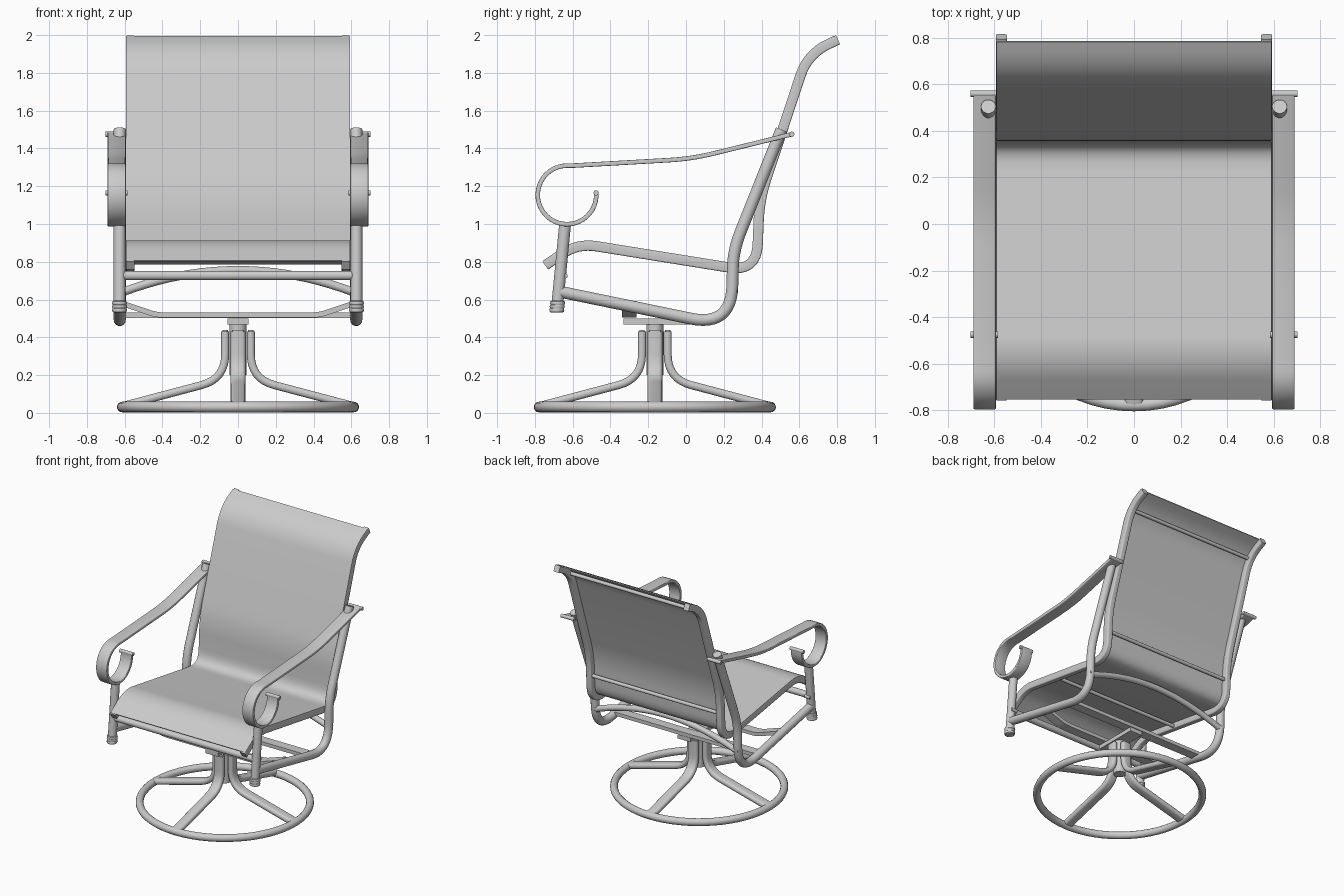
import bpy, bmesh, math
from mathutils import Vector

cube = bpy.data.objects.get("Cube")
if cube:
    bpy.data.objects.remove(cube, do_unlink=True)

# Single painted-metal colour
grey = bpy.data.materials.new("light_grey")
grey.use_nodes = True
COLOUR = (0.6, 0.6, 0.6, 1)
grey.diffuse_color = COLOUR
grey.node_tree.nodes["Principled BSDF"].inputs["Base Color"].default_value = COLOUR

X, Y, Z = Vector((1, 0, 0)), Vector((0, 1, 0)), Vector((0, 0, 1))


def fillet(points, steps=8):
    """Turn (a, b, reach) corners into a path with rounded bends."""
    pts = [Vector(p[:2]) for p in points]
    path = [pts[0]]
    for i in range(1, len(pts) - 1):
        p, reach = pts[i], points[i][2]
        a = p + (pts[i - 1] - p).normalized() * reach
        b = p + (pts[i + 1] - p).normalized() * reach
        for s in range(steps + 1):
            t = s / steps
            path.append(a * (1 - t) ** 2 + p * 2 * t * (1 - t) + b * t * t)
    return path + [pts[-1]]


def side_path(path, x):
    return [Vector((x, p[0], p[1])) for p in path]


def oval(ru, rv, n=14):
    return [(ru * math.cos(math.tau * i / n), rv * math.sin(math.tau * i / n)) for i in range(n)]


def box(u, v, bevel=0.0, lift=0.0):
    if not bevel:
        return [(u, lift - v), (u, lift + v), (-u, lift + v), (-u, lift - v)]
    out = []
    for k, (su, sv) in enumerate([(1, 1), (-1, 1), (-1, -1), (1, -1)]):
        for s in range(4):
            a = math.pi / 2 * (k + s / 3)
            out.append((su * (u - bevel) + bevel * math.cos(a),
                        lift + sv * (v - bevel) + bevel * math.sin(a)))
    return out


def sweep(name, path, profile, across, closed=False):
    """Sweep a profile along a planar path; across is the plane's normal."""
    bm = bmesh.new()
    rings, n = [], len(path)
    for i, p in enumerate(path):
        before = path[i - 1] if i or closed else p
        after = path[(i + 1) % n] if i < n - 1 or closed else p
        tin, tout = (p - before).normalized(), (after - p).normalized()
        tangent = (tin + tout).normalized()
        normal = across.cross(tangent)
        rings.append([bm.verts.new(p + across * u + normal * v) for u, v in profile])
    m = len(profile)
    for i in range(n if closed else n - 1):
        r, q = rings[i], rings[(i + 1) % n]
        for j in range(m):
            bm.faces.new((r[j], r[(j + 1) % m], q[(j + 1) % m], q[j]))
    if not closed:
        bm.faces.new(rings[0])
        bm.faces.new(rings[-1])
    bmesh.ops.recalc_face_normals(bm, faces=bm.faces)
    mesh = bpy.data.meshes.new(name)
    bm.to_mesh(mesh)
    bm.free()
    mesh.materials.append(grey)
    obj = bpy.data.objects.new(name, mesh)
    bpy.context.collection.objects.link(obj)
    bpy.ops.object.select_all(action="DESELECT")
    obj.select_set(True)
    bpy.context.view_layer.objects.active = obj
    bpy.ops.object.shade_smooth_by_angle(angle=math.radians(40))
    return obj


def bar(name, a, b, profile, across):
    return sweep(name, [Vector(a), Vector(b)], profile, across)


def circle(centre, radius, n):
    return [centre + Vector((math.cos(math.tau * i / n), math.sin(math.tau * i / n), 0)) * radius
            for i in range(n)]


# Swivel base: floor ring, four bent legs, post and collar
hub = Vector((0, -0.165, 0))
sweep("base_ring", circle(hub + Z * 0.031, 0.613, 64), oval(0.028, 0.028), Z, closed=True)
leg = fillet([(0.068, 0.43), (0.068, 0.18, 0.13), (0.605, 0.038)])
for k in range(4):
    a = k * math.pi / 2
    out = Vector((math.cos(a), math.sin(a), 0))
    sweep(f"base_leg_{k + 1}", [hub + out * p[0] + Z * p[1] for p in leg],
          box(0.04, 0.021, 0.018), Z.cross(out))
    # Domed top of the leg
    top = hub + out * 0.068
    sweep(f"leg_cap_{k + 1}", [top + Z * 0.42, top + Z * 0.435, top + Z * 0.44],
          box(0.032, 0.014, 0.012), Z.cross(out))
bar("swivel_post", hub + Z * 0.2, hub + Z * 0.47, oval(0.045, 0.045, 24), X)
bar("swivel_plate", (0, -0.33, 0.484), (0, 0.025, 0.484), box(0.055, 0.016), X)

# Straps under the seat
strap = fillet([(-0.61, 0.578), (-0.43, 0.518, 0.04), (0.43, 0.518, 0.04), (0.61, 0.578)])
sweep("front_strap", [Vector((p[0], -0.30, p[1])) for p in strap], box(0.038, 0.014), Y)
bar("rear_strap", (-0.61, -0.01, 0.517), (0.61, -0.01, 0.517), box(0.038, 0.014), Y)

# Path of the sling rails, from front lip to head
rail = fillet([(-0.745, 0.78), (-0.573, 0.897, 0.1), (0.375, 0.745, 0.15),
               (0.39, 1.13, 0.12), (0.645, 1.90, 0.12), (0.805, 1.975)])
frame = fillet([(-0.67, 0.642), (0.24, 0.455, 0.22), (0.25, 0.86, 0.1), (0.505, 1.5)], 12)

# Arm strip ending in a scroll
arm = fillet([(0.56, 1.475), (0.03, 1.345, 0.12), (-0.6, 1.309)])
for i in range(33):
    a = math.radians(92 + 272 * i / 32)
    arm.append(Vector((-0.63 + 0.155 * math.cos(a), 1.154 + 0.155 * math.sin(a))))

for side, s in (("left", 1), ("right", -1)):
    sweep(f"{side}_sling_rail", side_path(rail, s * 0.57), box(0.023, 0.026, 0.008), X)
    sweep(f"{side}_side_frame", side_path(frame, s * 0.626), oval(0.032, 0.032), X)
    sweep(f"{side}_arm", side_path(arm, s * 0.642), box(0.048, 0.012, 0.005), X)
    # Rolled edges at both ends of the arm
    for end, p in (("rear", arm[0]), ("scroll", arm[-1])):
        bar(f"{side}_arm_{end}_edge", (s * 0.585, p[0], p[1]), (s * 0.702, p[0], p[1]),
            oval(0.014, 0.014), Y)
    # Front post with ringed foot
    top, foot = Vector((s * 0.627, -0.64, 1.0)), Vector((s * 0.627, -0.685, 0.535))
    bar(f"{side}_front_post", top, foot, oval(0.032, 0.032), X)
    for k, t in enumerate((0.02, 0.06, 0.1)):
        c = foot.lerp(top, t)
        bulge = circle(c, 0.03, 20)
        sweep(f"{side}_foot_ring_{k + 1}", bulge, oval(0.013, 0.01, 8), Z, closed=True)
    # Bolt heads
    for k, (y, z) in enumerate(((-0.64, 0.725), (0.26, 0.645))):
        bar(f"{side}_bolt_{k + 1}", (s * 0.6, y, z), (s * 0.645, y, z), oval(0.014, 0.014, 10), Y)

# One-piece sling lying on the front of the rails
cloth = [p.copy() for p in rail]
cloth[0] = cloth[0].lerp(cloth[1], 0.08)
cloth[-1] = cloth[-1].lerp(cloth[-2], 0.2)
sweep("sling", side_path(cloth, 0), box(0.592, 0.004, lift=0.024), X)

# Cross tubes
bar("front_cross_tube", (-0.61, -0.665, 0.727), (0.61, -0.665, 0.727), oval(0.025, 0.025), Y)
bow = [Vector((x / 10 * 0.61, 0.25, 0.755 - 0.115 * (x / 10) ** 2)) for x in range(-10, 11)]
sweep("rear_bowed_tube", bow, oval(0.023, 0.023), Y)
for name, y, z in (("head_spreader", 0.655, 1.885), ("back_spreader", 0.384, 0.97),
                   ("seat_spreader", -0.2, 0.83)):
    bar(name, (-0.56, y, z), (0.56, y, z), oval(0.014, 0.014), Y)
